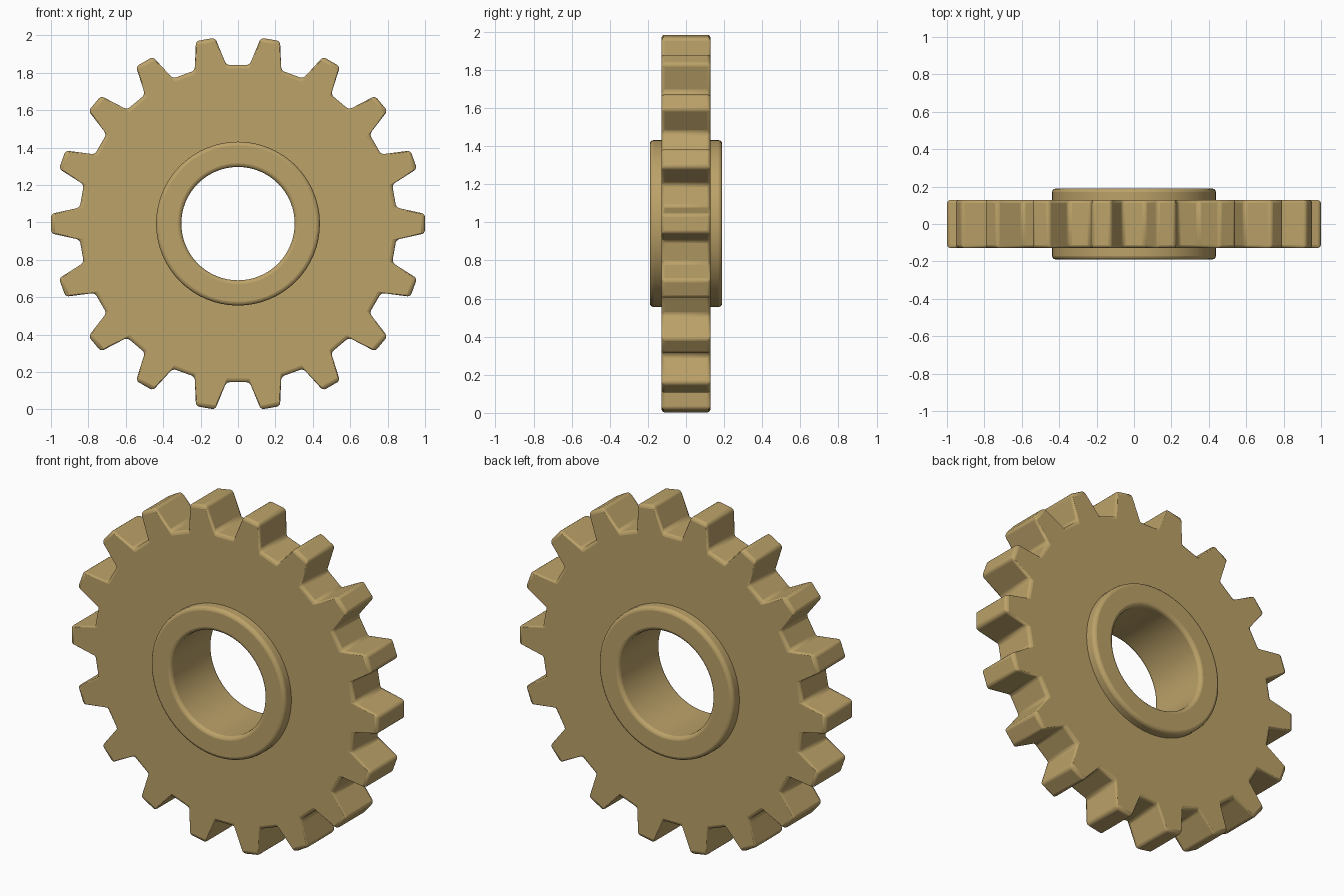
import bpy, bmesh, math

if "Cube" in bpy.data.objects:
    bpy.data.objects.remove(bpy.data.objects["Cube"])

CZ = 0.993  # height of the gear axis
TEETH = 18


def ring_solid(name, outer, inner, half, bevel):
    """Solid ring along y from two matching (x, z) loops, with rounded edges."""
    n = len(outer)
    bm = bmesh.new()
    loops = [[bm.verts.new((x, y, z)) for x, z in pts]
             for pts, y in ((outer, -half), (outer, half), (inner, half), (inner, -half))]
    for k in range(4):
        a, b = loops[k], loops[(k + 1) % 4]
        for i in range(n):
            j = (i + 1) % n
            bm.faces.new((a[i], a[j], b[j], b[i]))
    bmesh.ops.recalc_face_normals(bm, faces=bm.faces)
    me = bpy.data.meshes.new(name)
    bm.to_mesh(me)
    bm.free()
    ob = bpy.data.objects.new(name, me)
    bpy.context.collection.objects.link(ob)
    ob.location.z = CZ
    ob.data.materials.append(mat)
    mod = ob.modifiers.new("rounded_edges", 'BEVEL')
    mod.width = bevel
    mod.segments = 3
    mod.limit_method = 'ANGLE'
    mod.angle_limit = math.radians(35)
    bpy.ops.object.select_all(action='DESELECT')
    ob.select_set(True)
    bpy.context.view_layer.objects.active = ob
    bpy.ops.object.shade_smooth_by_angle(angle=math.radians(40))
    return ob


def circle(r, angles):
    return [(r * math.cos(a), r * math.sin(a)) for a in angles]


mat = bpy.data.materials.new("bronze")
mat.diffuse_color = (0.50, 0.36, 0.14, 1)
mat.use_nodes = True
mat.node_tree.nodes["Principled BSDF"].inputs["Base Color"].default_value = mat.diffuse_color

# Toothed wheel: each tooth is a tapered trapezoid
tooth = [(0.846, -0.086), (1.0, -0.052), (1.0, 0.052), (0.846, 0.086)]
outline = []
for t in range(TEETH):
    a = 2 * math.pi * t / TEETH
    c, s = math.cos(a), math.sin(a)
    outline += [(x * c - z * s, x * s + z * c) for x, z in tooth]
bore = circle(0.37, [math.atan2(z, x) for x, z in outline])
ring_solid("toothed_wheel", outline, bore, 0.129, 0.017)

# Hub collar standing proud on both faces
steps = [2 * math.pi * i / 64 for i in range(64)]
ring_solid("hub_collar", circle(0.438, steps), circle(0.303, steps), 0.19, 0.02)
